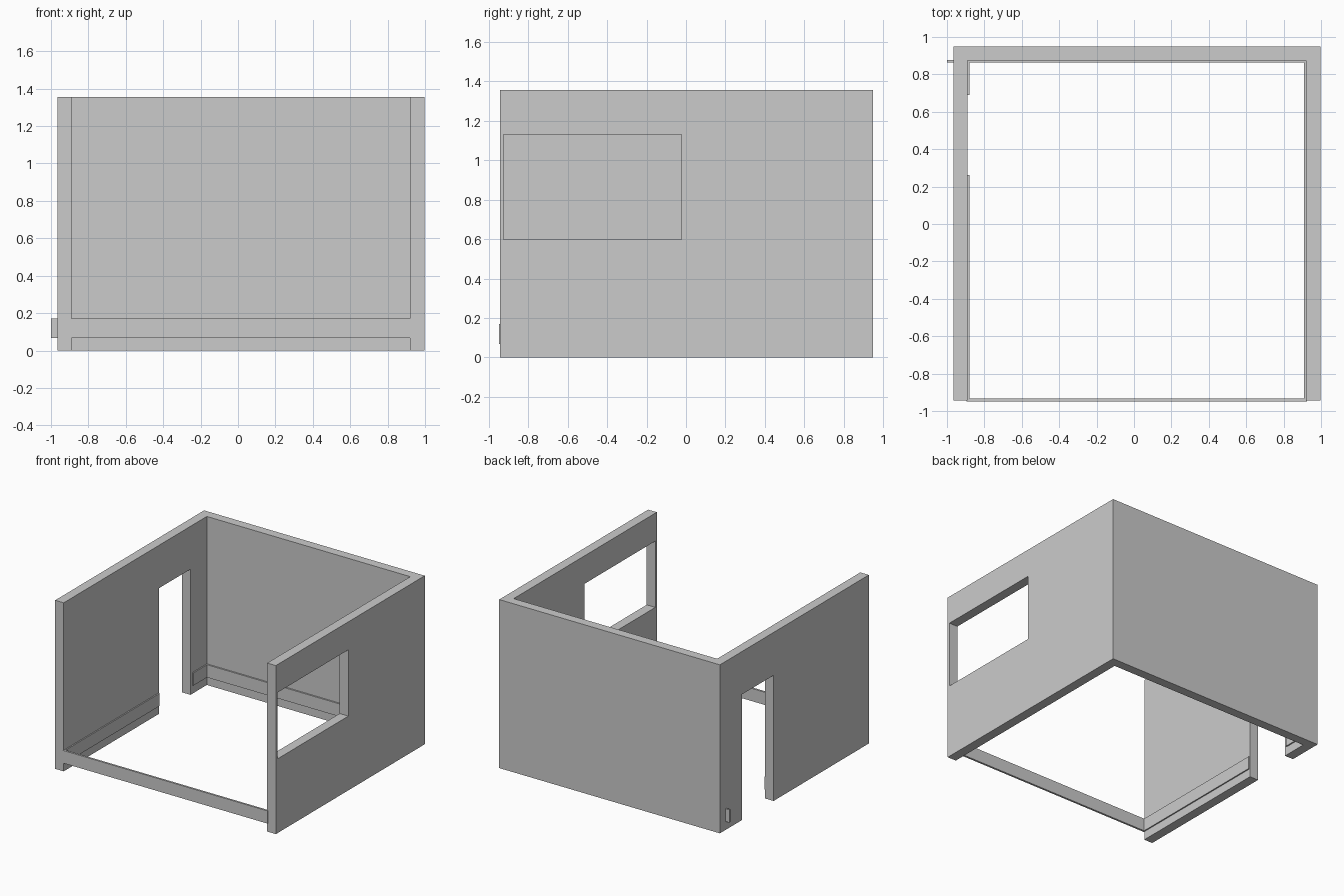
import bpy, bmesh

if "Cube" in bpy.data.objects:
    bpy.data.objects.remove(bpy.data.objects["Cube"])

HEIGHT = 1.355


def box(name, x0, x1, y0, y1, z0, z1):
    bm = bmesh.new()
    bmesh.ops.create_cube(bm, size=1)
    for v in bm.verts:
        v.co = (x1 if v.co.x > 0 else x0,
                y1 if v.co.y > 0 else y0,
                z1 if v.co.z > 0 else z0)
    mesh = bpy.data.meshes.new(name)
    bm.to_mesh(mesh)
    bm.free()
    ob = bpy.data.objects.new(name, mesh)
    bpy.context.collection.objects.link(ob)
    return ob


def cut(target, cutter):
    cutter.hide_render = True
    mod = target.modifiers.new("opening", 'BOOLEAN')
    mod.operation = 'DIFFERENCE'
    mod.solver = 'EXACT'
    mod.object = cutter
    bpy.context.view_layer.objects.active = target
    bpy.ops.object.modifier_apply(modifier=mod.name)
    bpy.data.objects.remove(cutter)


# U-shaped room walls, open at the front
walls = box("walls", -0.966, 0.997, -0.943, 0.949, 0, HEIGHT)
cut(walls, box("room_space", -0.89, 0.92, -1.2, 0.875, -0.2, HEIGHT + 0.2))

# doorway in the left wall, window in the right wall
cut(walls, box("door_cutter", -1.1, -0.8, 0.267, 0.667, -0.2, 1.01))
cut(walls, box("window_cutter", 0.8, 1.1, -0.924, -0.022, 0.597, 1.13))

# skirting rails: sides, back (runs through the left wall) and front
Z = (0.068, 0.17)
box("skirting_left_front", -0.895, -0.88, -0.949, 0.262, *Z)
box("skirting_left_back", -0.895, -0.88, 0.69, 0.87, *Z)
box("skirting_right", 0.909, 0.925, -0.949, 0.87, *Z)
box("skirting_back", -1.0, 0.922, 0.863, 0.877, *Z)
box("skirting_front", -0.89, 0.92, -0.949, -0.933, *Z)
